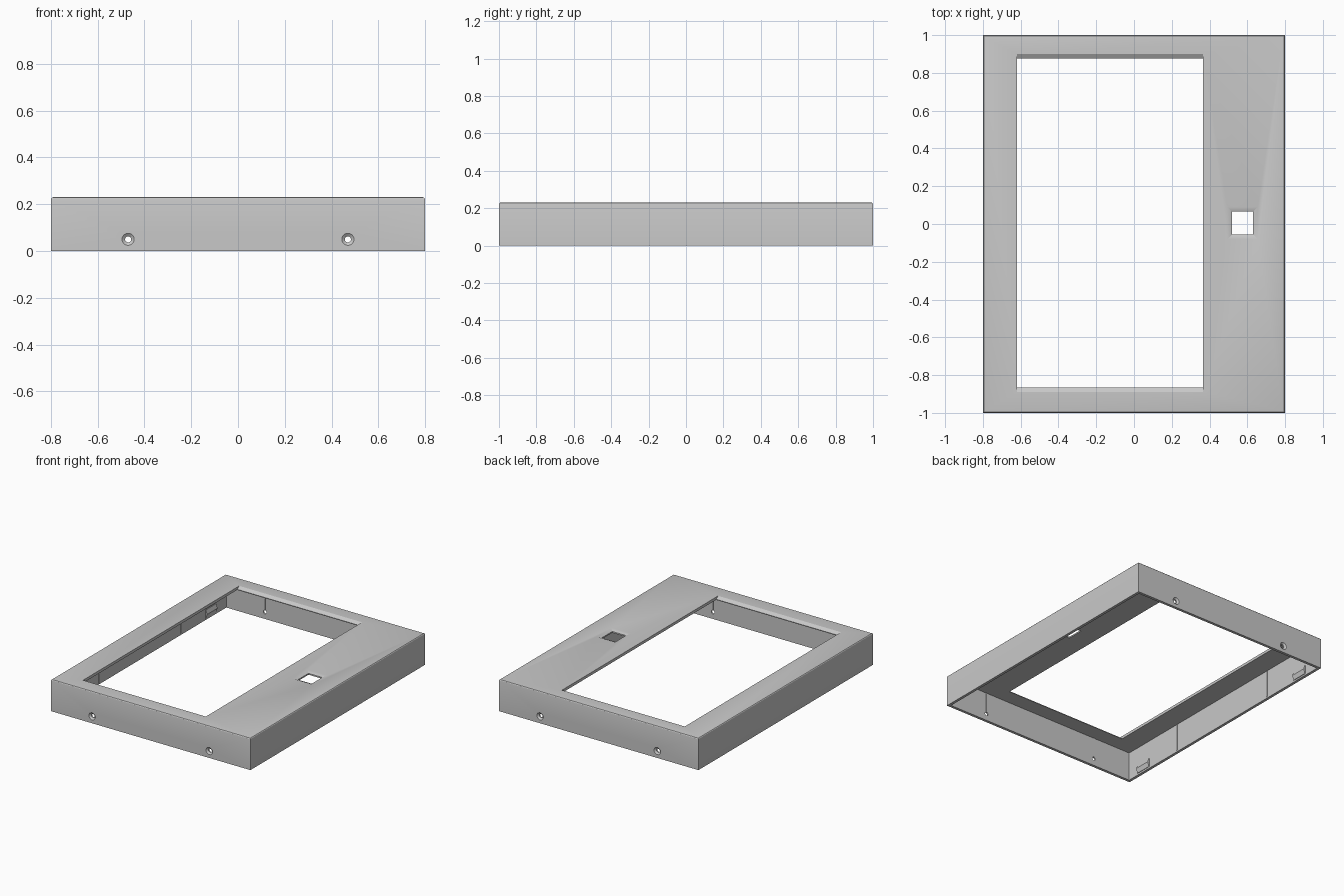
import bpy, bmesh, math
from mathutils import Matrix, Vector

cube = bpy.data.objects.get("Cube")
if cube:
    bpy.data.objects.remove(cube, do_unlink=True)

W, D, H, WALL = 0.8, 1.0, 0.23, 0.02

grey = bpy.data.materials.new("matte grey")
grey.use_nodes = True
COLOUR = (0.58, 0.58, 0.58, 1)
grey.diffuse_color = COLOUR
grey.node_tree.nodes["Principled BSDF"].inputs["Base Color"].default_value = COLOUR


def make_object(name, bm):
    bmesh.ops.recalc_face_normals(bm, faces=bm.faces)
    mesh = bpy.data.meshes.new(name)
    bm.to_mesh(mesh)
    bm.free()
    mesh.materials.append(grey)
    obj = bpy.data.objects.new(name, mesh)
    bpy.context.collection.objects.link(obj)
    return obj


def loft(name, rings):
    """Closed solid through a list of equal-length point rings."""
    bm = bmesh.new()
    loops = [[bm.verts.new(p) for p in ring] for ring in rings]
    for a, b in zip(loops, loops[1:]):
        for i in range(len(a)):
            j = (i + 1) % len(a)
            bm.faces.new((a[i], a[j], b[j], b[i]))
    bm.faces.new(loops[0])
    bm.faces.new(loops[-1])
    return make_object(name, bm)


def rect(x0, x1, y0, y1, z, gx=0, gy=0):
    return [(x0 - gx, y0 - gy, z), (x1 + gx, y0 - gy, z),
            (x1 + gx, y1 + gy, z), (x0 - gx, y1 + gy, z)]


def box(name, x0, x1, y0, y1, z0, z1):
    return loft(name, [rect(x0, x1, y0, y1, z0), rect(x0, x1, y0, y1, z1)])


def circle(x, y, z, r, n=24):
    return [(x + r * math.cos(math.tau * i / n), y, z + r * math.sin(math.tau * i / n))
            for i in range(n)]


def apply(obj, mod):
    bpy.context.view_layer.objects.active = obj
    bpy.ops.object.modifier_apply(modifier=mod.name)


def cut(obj, cutter):
    cutter.hide_render = True
    mod = obj.modifiers.new("cut", "BOOLEAN")
    mod.operation, mod.solver, mod.object = "DIFFERENCE", "EXACT", cutter
    apply(obj, mod)
    bpy.data.objects.remove(cutter, do_unlink=True)


# Outer shell with softened top and corner edges
shell = box("housing_shell", -W, W, -D, D, 0, H)
bm = bmesh.new()
bm.from_mesh(shell.data)
edges = [e for e in bm.edges if max(v.co.z for v in e.verts) > 0.1
         and min(v.co.z for v in e.verts) > 0.1]
bmesh.ops.bevel(bm, geom=edges, offset=0.01, segments=3, profile=0.5, affect="EDGES")
bm.to_mesh(shell.data)
bm.free()

# Open underside
cut(shell, box("cavity_cutter", -W + WALL, W - WALL, -D + WALL, D - WALL, -0.1, H - WALL))

# Display window, sloped at its front and back edges
win = (-0.62, 0.365, -0.865, 0.875)
cut(shell, loft("window_cutter", [rect(*win, 0.15), rect(*win, 0.215),
                                  rect(*win, 0.245, 0, 0.05)]))

# Small square opening with a shallow sloped rim
port = (0.52, 0.63, -0.055, 0.065)
cut(shell, loft("port_cutter", [rect(*port, 0.15), rect(*port, 0.22),
                                rect(*port, 0.24, 0.05, 0.05)]))

# Countersunk screw holes through front and back walls
for sy in (-1, 1):
    for x in (-0.47, 0.47):
        rings = [(D + 0.01, 0.039), (D - 0.01, 0.013), (D - 0.05, 0.013)]
        cut(shell, loft("screw_cutter", [circle(x, sy * y, 0.05, r) for y, r in rings]))

bpy.ops.object.select_all(action="DESELECT")
shell.select_set(True)
bpy.context.view_layer.objects.active = shell
bpy.ops.object.shade_smooth_by_angle(angle=math.radians(25))

# Thin ribs and snap clips inside the walls
R = 0.003
for side, s in (("right", -1), ("left", 1)):
    xi = s * (W - WALL)
    for end, y in (("front", -0.48), ("back", 0.46)):
        box(f"{side}_{end}_side_rib", min(xi, xi - s * R), max(xi, xi - s * R),
            y - R, y + R, 0.01, H - WALL)
    for end, y in (("front", -0.83), ("back", 0.8)):
        loft(f"{side}_{end}_clip", [
            [(x, y - 0.06, z), (x, y + 0.06, z), (xi, y + 0.06, z), (xi, y - 0.06, z)]
            for x, z in ((xi - s * 0.004, 0.012), (xi - s * 0.014, 0.045), (xi - s * 0.004, 0.075))])
for end, s in (("front", -1), ("back", 1)):
    yi = s * (D - WALL)
    for side, x in (("right", -0.47), ("left", 0.47)):
        box(f"{end}_{side}_screw_rib", x - R, x + R, min(yi, yi - s * R),
            max(yi, yi - s * R), 0.064, H - WALL)
